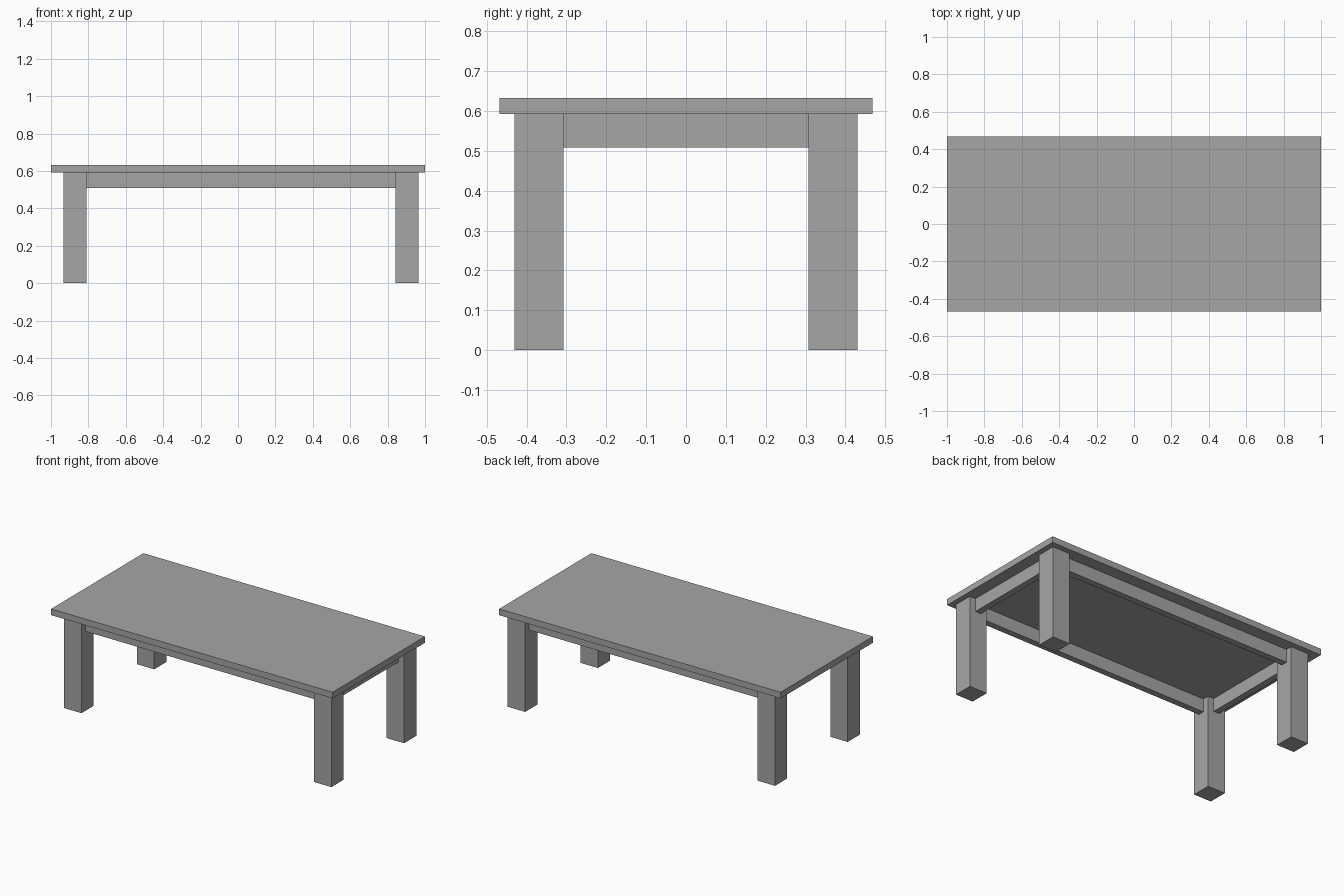
import bpy

if "Cube" in bpy.data.objects:
    bpy.data.objects.remove(bpy.data.objects["Cube"], do_unlink=True)

# Single plain grey finish
GREY = (0.38, 0.38, 0.38, 1.0)
grey = bpy.data.materials.new("grey")
grey.use_nodes = True
grey.diffuse_color = GREY
for node in grey.node_tree.nodes:
    if node.type == "BSDF_PRINCIPLED":
        node.inputs["Base Color"].default_value = GREY


def box(name, x, y, z):
    """Box spanning the (low, high) pair given for each axis."""
    spans = (x, y, z)
    bpy.ops.mesh.primitive_cube_add(size=1, location=[(a + b) / 2 for a, b in spans])
    part = bpy.context.object
    part.name = name
    part.scale = [b - a for a, b in spans]
    bpy.ops.object.transform_apply(location=False, rotation=False, scale=True)
    part.data.materials.append(grey)
    return part


def around(centre, width):
    return (centre - width / 2, centre + width / 2)


TOP, UNDERSIDE, APRON_BOTTOM = 0.633, 0.593, 0.509
LEG, APRON = 0.124, 0.041
LEG_X = {"right": -0.872, "left": 0.903}
LEG_Y = {"front": -0.369, "back": 0.369}

# Tabletop
box("tabletop", (-1, 1), (-0.468, 0.468), (UNDERSIDE, TOP))

# Four square legs
for side, x in LEG_X.items():
    for end, y in LEG_Y.items():
        box(f"{end}_{side}_leg", around(x, LEG), around(y, LEG), (0, UNDERSIDE))

# Aprons running between the legs, centred on their thickness
apron_z = (APRON_BOTTOM, UNDERSIDE)
inner_x = (LEG_X["right"] + LEG / 2, LEG_X["left"] - LEG / 2)
inner_y = (LEG_Y["front"] + LEG / 2, LEG_Y["back"] - LEG / 2)
for end, y in LEG_Y.items():
    box(f"{end}_apron", inner_x, around(y, APRON), apron_z)
for side, x in LEG_X.items():
    box(f"{side}_apron", around(x, APRON), inner_y, apron_z)
